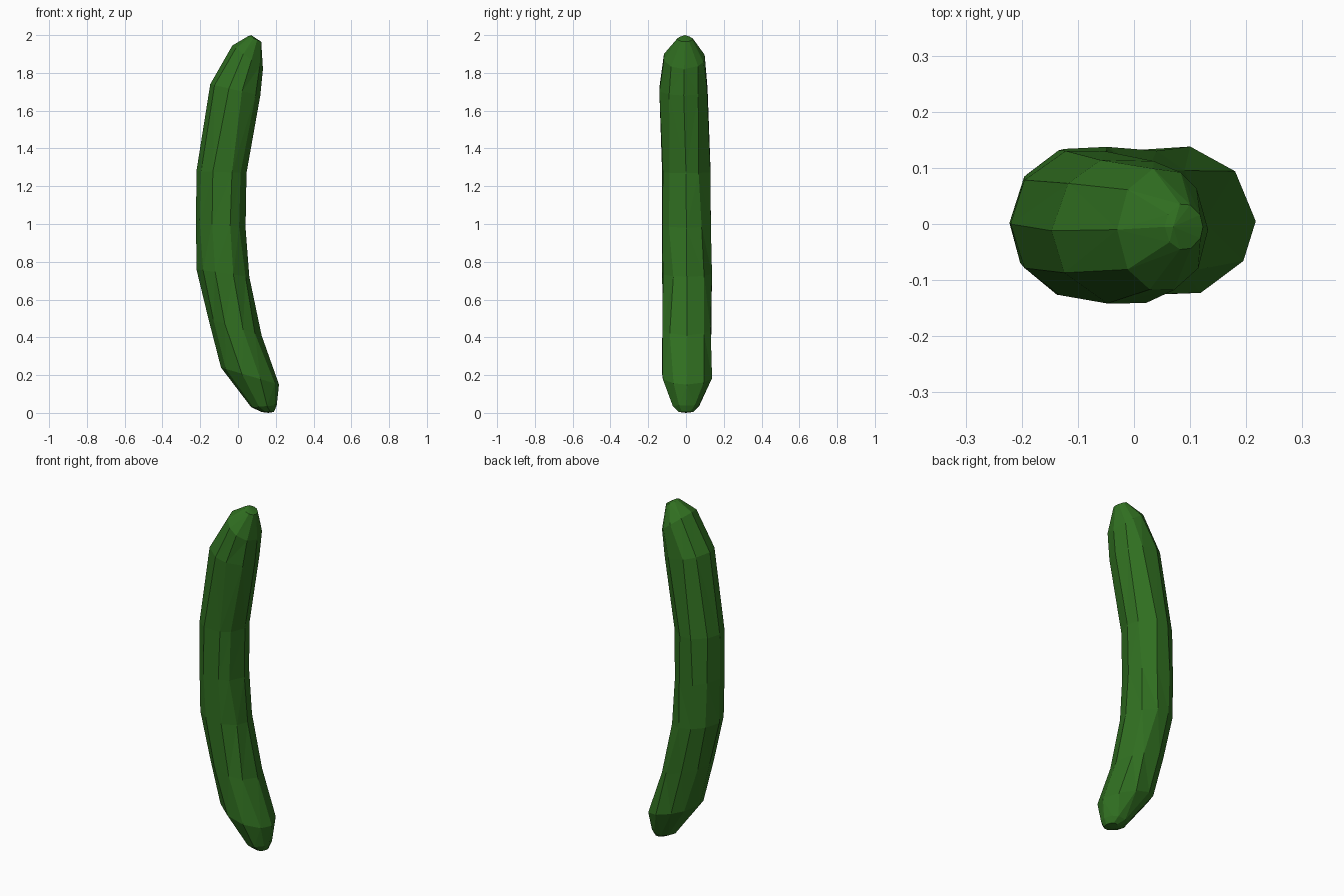
import bpy, bmesh, math, random
from mathutils import Vector

if "Cube" in bpy.data.objects:
    bpy.data.objects.remove(bpy.data.objects["Cube"])

random.seed(4)
SIDES = 10

# Cross-sections: left (x, z), right (x, z), y centre, y half-width
RINGS = [
    ((0.125, 0.005), (0.19, 0.005), 0.00, 0.04),
    ((0.07, 0.03), (0.205, 0.04), 0.00, 0.07),
    ((-0.09, 0.24), (0.217, 0.15), 0.005, 0.133),
    ((-0.157, 0.50), (0.125, 0.41), 0.005, 0.133),
    ((-0.22, 0.76), (0.06, 0.72), 0.004, 0.133),
    ((-0.222, 1.02), (0.04, 0.98), 0.002, 0.133),
    ((-0.22, 1.28), (0.045, 1.27), 0.00, 0.131),
    ((-0.147, 1.74), (0.118, 1.68), -0.012, 0.130),
    ((-0.03, 1.945), (0.132, 1.82), -0.01, 0.108),
    ((0.055, 1.995), (0.123, 1.965), -0.005, 0.04),
]

bm = bmesh.new()
loops = []
for left, right, cy, hy in RINGS:
    l, r = Vector((left[0], cy, left[1])), Vector((right[0], cy, right[1]))
    mid, half = (l + r) / 2, (r - l) / 2
    loop = []
    for i in range(SIDES):
        # uneven facet spacing, extremes kept in place
        a = math.tau * i / SIDES
        if i % (SIDES // 2):
            a += random.uniform(-0.12, 0.12)
        p = mid + half * math.cos(a) + Vector((0, hy * 1.03 * math.sin(a), 0))
        loop.append(bm.verts.new(p))
    loops.append(loop)

# Skin between cross-sections and rounded end caps
for a, b in zip(loops, loops[1:]):
    for i in range(SIDES):
        j = (i + 1) % SIDES
        bm.faces.new((a[i], a[j], b[j], b[i]))
for loop, tip in ((loops[0], (0.16, 0, 0)), (loops[-1], (0.07, -0.005, 2.0))):
    v = bm.verts.new(tip)
    for i in range(SIDES):
        bm.faces.new((loop[i], loop[(i + 1) % SIDES], v))

bmesh.ops.triangulate(bm, faces=bm.faces[:], quad_method='SHORT_EDGE')
bmesh.ops.recalc_face_normals(bm, faces=bm.faces[:])
mesh = bpy.data.meshes.new("cucumber")
bm.to_mesh(mesh)
bm.free()

# Dark green skin
mat = bpy.data.materials.new("green_skin")
mat.diffuse_color = (0.03, 0.16, 0.015, 1)
mat.use_nodes = True
mat.node_tree.nodes["Principled BSDF"].inputs["Base Color"].default_value = mat.diffuse_color
mesh.materials.append(mat)
obj = bpy.data.objects.new("cucumber", mesh)
bpy.context.collection.objects.link(obj)
